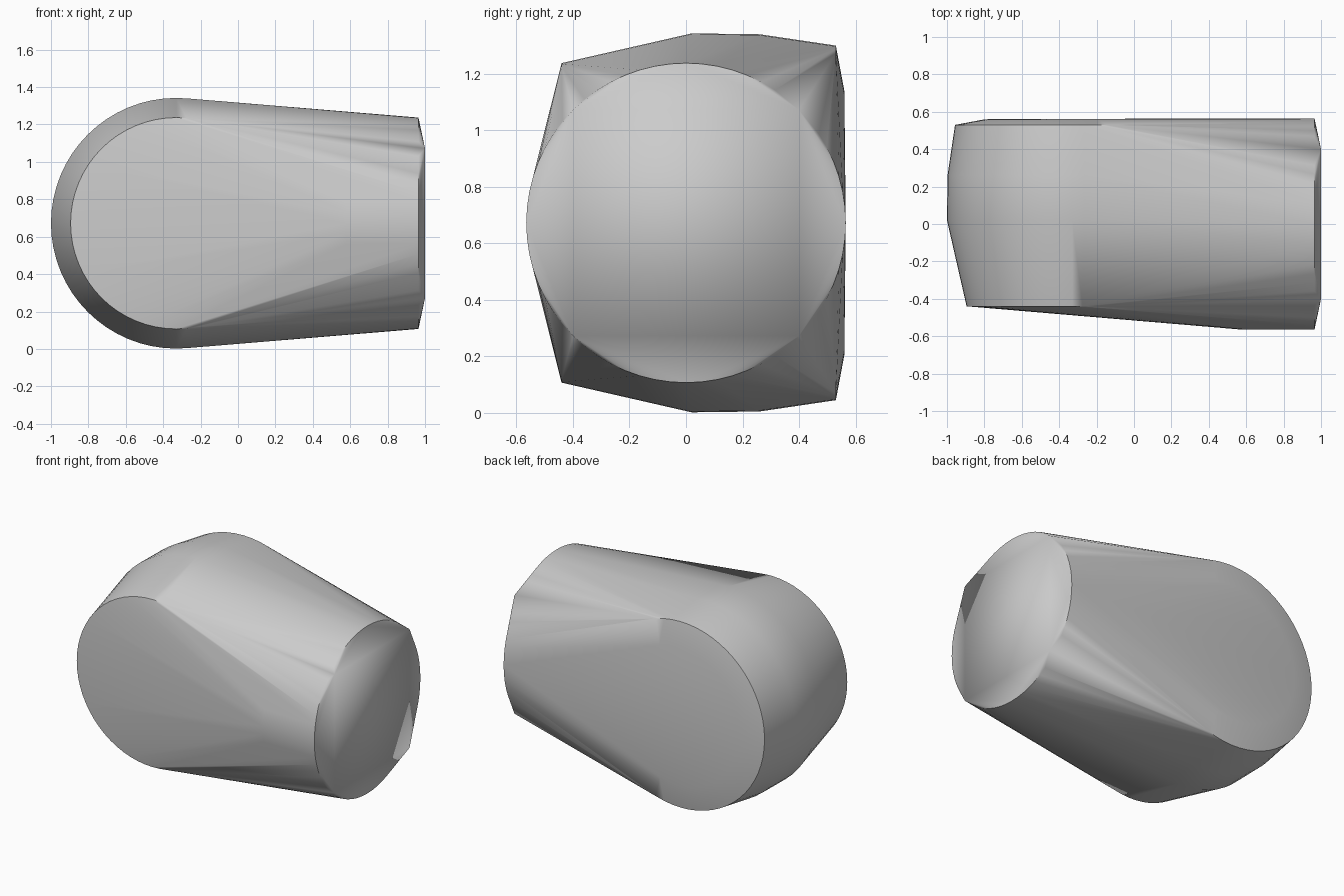
import bpy, bmesh, math
from mathutils import Vector

cube = bpy.data.objects.get("Cube")
if cube:
    bpy.data.objects.remove(cube, do_unlink=True)

AXIS_Z = 0.672   # height shared by the round body and the round end
BODY_X = -0.33   # axis of the drum-shaped body
END_R = 0.565
SIDES = 64


def circle(radius, sides=SIDES):
    for i in range(sides):
        a = math.tau * i / sides
        yield radius * math.cos(a), radius * math.sin(a)


points = []
# Drum body: stacked rings along y as (y, radius)
for y, r in [(-0.44, 0.565), (0.02, 0.67), (0.26, 0.667), (0.53, 0.627), (0.56, 0.467)]:
    points += [Vector((BODY_X + u, y, AXIS_Z + v)) for u, v in circle(r)]
# Round arm: rings along x
for x in (0.58, 0.965):
    points += [Vector((x, u, AXIS_Z + v)) for u, v in circle(END_R)]
# Slightly raised square pad on the end
c = END_R * math.sqrt(0.5)
points += [Vector((1.0, u, AXIS_Z + v)) for u in (-c, c) for v in (-c, c)]

# Wrap all rings in one convex shell
bm = bmesh.new()
for p in points:
    bm.verts.new(p)
bmesh.ops.convex_hull(bm, input=bm.verts[:], use_existing_faces=False)
bmesh.ops.delete(bm, geom=[v for v in bm.verts if not v.link_faces], context='VERTS')
bmesh.ops.dissolve_limit(bm, angle_limit=math.radians(0.1), verts=bm.verts[:], edges=bm.edges[:])
bmesh.ops.recalc_face_normals(bm, faces=bm.faces[:])
mesh = bpy.data.meshes.new("rounded_shell")
bm.to_mesh(mesh)
bm.free()

shell = bpy.data.objects.new("rounded_shell", mesh)
bpy.context.collection.objects.link(shell)

# Plain grey
grey = bpy.data.materials.new("light_grey")
grey.use_nodes = True
colour = (0.6, 0.6, 0.6, 1.0)
grey.diffuse_color = colour
grey.node_tree.nodes["Principled BSDF"].inputs["Base Color"].default_value = colour
mesh.materials.append(grey)

bpy.ops.object.select_all(action='DESELECT')
shell.select_set(True)
bpy.context.view_layer.objects.active = shell
bpy.ops.object.shade_smooth_by_angle(angle=math.radians(30))
